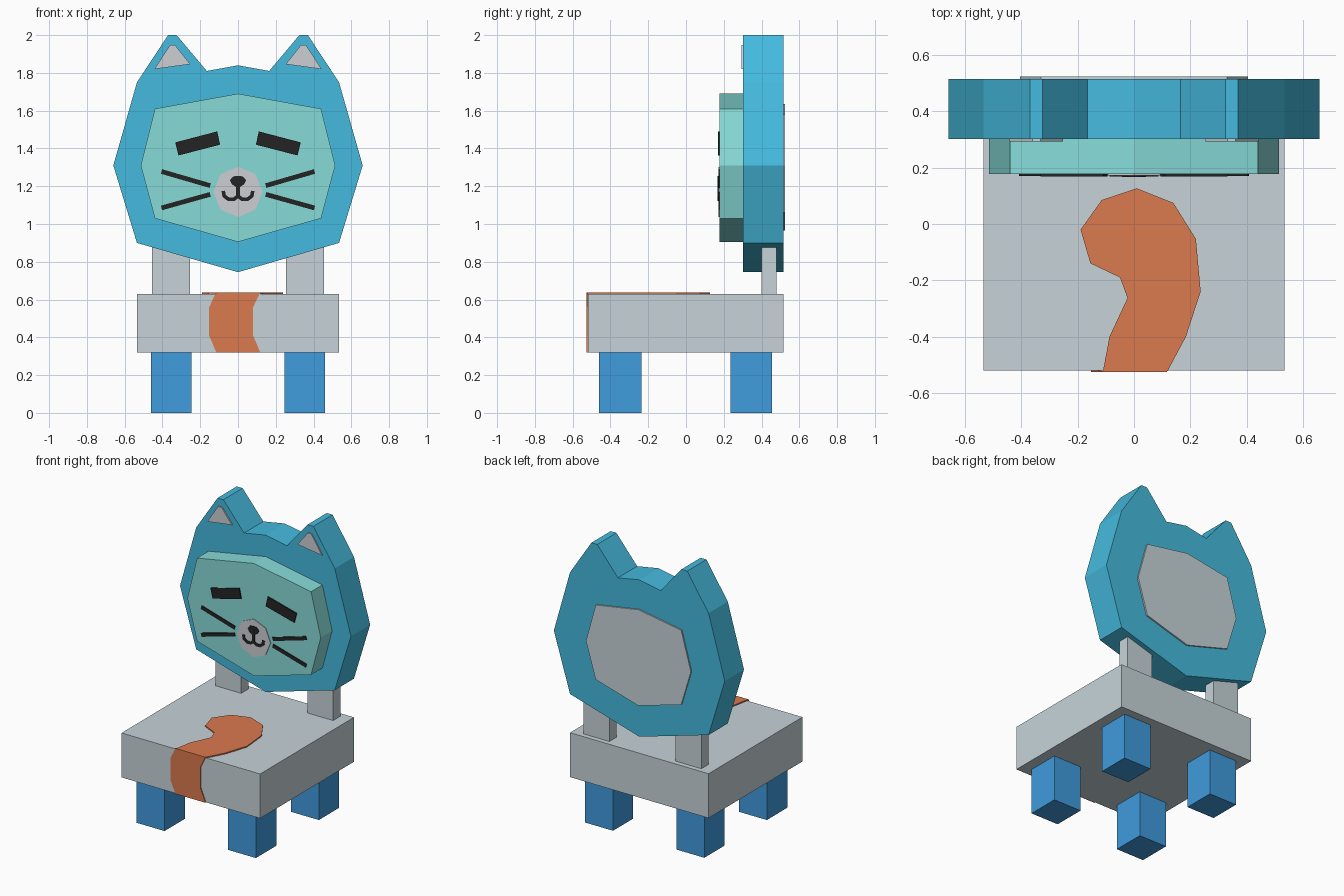
import bpy, bmesh, math
from mathutils import Vector

if "Cube" in bpy.data.objects:
    bpy.data.objects.remove(bpy.data.objects["Cube"])


def material(name, rgb):
    m = bpy.data.materials.new(name)
    lin = [c / 12.92 if c <= 0.04045 else ((c + 0.055) / 1.055) ** 2.4 for c in rgb]
    m.diffuse_color = (*lin, 1)
    m.use_nodes = True
    m.node_tree.nodes["Principled BSDF"].inputs["Base Color"].default_value = m.diffuse_color
    return m


BLUE = material("bright blue", (0.27, 0.73, 0.87))
AQUA = material("pale aqua", (0.53, 0.86, 0.85))
GREY = material("light blue grey", (0.78, 0.83, 0.85))
PALE = material("pale grey", (0.80, 0.81, 0.83))
LEG = material("leg blue", (0.25, 0.61, 0.87))
ORANGE = material("orange", (0.86, 0.475, 0.305))
BLACK = material("black", (0.14, 0.14, 0.14))


def prism(name, pts, lo, hi, mat, axis="y"):
    """Extrude a flat outline along y (outline in x, z) or z (outline in x, y)."""
    bm = bmesh.new()
    place = (lambda a, b, d: (a, d, b)) if axis == "y" else (lambda a, b, d: (a, b, d))
    rings = [[bm.verts.new(place(a, b, d)) for a, b in pts] for d in (lo, hi)]
    bm.faces.new(rings[0])
    bm.faces.new(rings[1][::-1])
    n = len(pts)
    for i in range(n):
        j = (i + 1) % n
        bm.faces.new((rings[0][j], rings[0][i], rings[1][i], rings[1][j]))
    bmesh.ops.recalc_face_normals(bm, faces=bm.faces)
    me = bpy.data.meshes.new(name)
    bm.to_mesh(me)
    bm.free()
    me.materials.append(mat)
    ob = bpy.data.objects.new(name, me)
    bpy.context.collection.objects.link(ob)
    return ob


def box(name, x0, x1, y0, y1, z0, z1, mat):
    return prism(name, [(x0, y0), (x1, y0), (x1, y1), (x0, y1)], z0, z1, mat, "z")


def mirrored(half):
    """Complete a right-half outline that runs from x = 0 to x = 0."""
    return half + [(-x, z) for x, z in reversed(half) if x > 0]


def flip(pts, s):
    return [(s * x, z) for x, z in pts]


def ribbon(path, width):
    """Outline of a constant-width stroke along a path."""
    p = [Vector(q) for q in path]
    left, right = [], []
    for i, q in enumerate(p):
        d0 = (q - p[i - 1]).normalized() if i else (p[1] - q).normalized()
        d1 = (p[i + 1] - q).normalized() if i < len(p) - 1 else d0
        t = (d0 + d1).normalized()
        off = Vector((-t.y, t.x)) * (width / 2 / t.dot(d0))
        left.append(tuple(q + off))
        right.append(tuple(q - off))
    return left + right[::-1]


# Seat, legs and back posts
box("seat", -0.535, 0.535, -0.52, 0.515, 0.32, 0.63, GREY)
for side, s in (("right", 1), ("left", -1)):
    xa, xb = sorted((s * 0.245, s * 0.46))
    box(f"front_leg_{side}", xa, xb, -0.46, -0.235, 0, 0.32, LEG)
    box(f"back_leg_{side}", xa, xb, 0.235, 0.455, 0, 0.32, LEG)
    xa, xb = sorted((s * 0.255, s * 0.455))
    box(f"back_post_{side}", xa, xb, 0.40, 0.48, 0.63, 0.88, GREY)

# Head-shaped backrest with raised face and rear panel
head = [(0, 0.745), (0.535, 0.90), (0.66, 1.31), (0.535, 1.75), (0.37, 2.0),
        (0.325, 2.0), (0.165, 1.81), (0, 1.84)]
prism("head_backrest", mirrored(head), 0.303, 0.515, BLUE)
face = [(0, 0.905), (0.44, 1.03), (0.515, 1.31), (0.44, 1.61), (0, 1.69)]
prism("face", mirrored(face), 0.177, 0.303, AQUA)
panel = [(0, 0.965), (0.33, 1.06), (0.405, 1.31), (0.33, 1.58), (0, 1.635)]
prism("rear_panel", mirrored(panel), 0.515, 0.525, GREY)

# Inner ears, closed eyes and whiskers
ear = [(0.443, 1.82), (0.36, 1.947), (0.333, 1.947), (0.253, 1.846)]
eye = [(0.332, 1.432), (0.11, 1.49), (0.095, 1.42), (0.315, 1.363)]
for side, s in (("right", 1), ("left", -1)):
    prism(f"inner_ear_{side}", flip(ear, s), 0.294, 0.303, PALE)
    prism(f"eye_{side}", flip(eye, s), 0.169, 0.177, BLACK)
    for row, z0, z1 in (("upper", 1.203, 1.278), ("lower", 1.157, 1.085)):
        prism(f"whisker_{row}_{side}", ribbon([(s * 0.147, z0), (s * 0.405, z1)], 0.025),
              0.171, 0.177, BLACK)

# Muzzle, nose and mouth
muzzle = [(0.13 * math.sin(i * math.pi / 4), 1.17 + 0.133 * math.cos(i * math.pi / 4))
          for i in range(8)]
prism("muzzle", muzzle, 0.172, 0.177, PALE)
nose = [(0, 1.14), (0.01, 1.145), (0.01, 1.195), (0.032, 1.21), (0.043, 1.232),
        (0.025, 1.252), (0, 1.255)]
prism("nose", mirrored(nose), 0.167, 0.172, BLACK)
mouth = [(0, 1.148), (0.022, 1.131), (0.05, 1.131), (0.073, 1.148), (0.078, 1.175)]
for side, s in (("right", 1), ("left", -1)):
    prism(f"mouth_{side}", ribbon(flip(mouth, s), 0.019), 0.168, 0.172, BLACK)

# Tail lying on the seat and folding over its front edge
tail = [(0.01, 0.127), (0.14, 0.075), (0.22, -0.053), (0.237, -0.24), (0.185, -0.40),
        (0.12, -0.522), (-0.11, -0.522), (-0.087, -0.40), (-0.023, -0.263),
        (-0.05, -0.19), (-0.155, -0.14), (-0.19, -0.02), (-0.115, 0.085)]
prism("tail_top", tail, 0.63, 0.638, ORANGE, "z")
tail_front = [(-0.115, 0.638), (-0.153, 0.56), (-0.153, 0.41), (-0.115, 0.32),
              (0.118, 0.32), (0.08, 0.41), (0.08, 0.56), (0.118, 0.638)]
prism("tail_front", tail_front, -0.527, -0.52, ORANGE)
